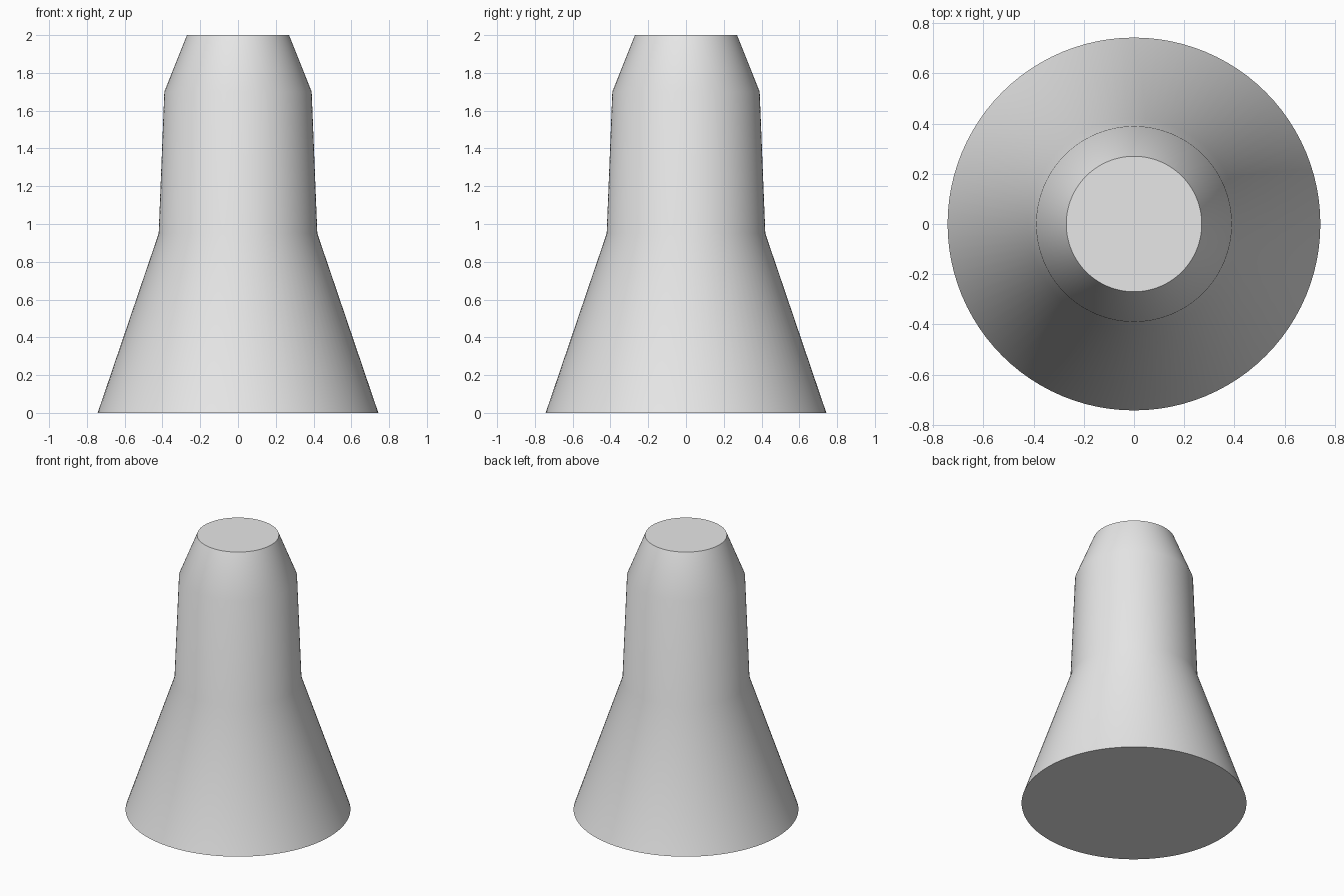
import bpy
import bmesh
from math import cos, sin, tau

cube = bpy.data.objects.get("Cube")
if cube:
    bpy.data.objects.remove(cube, do_unlink=True)

SIDES = 96
# Radius and height of each ring, from base to top
PROFILE = [(0.743, 0), (0.42, 0.95), (0.39, 1.7), (0.27, 2)]

grey = bpy.data.materials.new("light grey")
grey.use_nodes = True
grey.diffuse_color = (0.8, 0.8, 0.8, 1)
grey.node_tree.nodes["Principled BSDF"].inputs["Base Color"].default_value = grey.diffuse_color

# Turned body: flared skirt, tapering neck and chamfered tip
bm = bmesh.new()
rings = [[bm.verts.new((r * cos(tau * i / SIDES), r * sin(tau * i / SIDES), z))
          for i in range(SIDES)] for r, z in PROFILE]
for low, high in zip(rings, rings[1:]):
    for i in range(SIDES):
        j = (i + 1) % SIDES
        bm.faces.new((low[i], low[j], high[j], high[i]))

# Flat end caps
bm.faces.new(rings[0][::-1])
bm.faces.new(rings[-1])

mesh = bpy.data.meshes.new("flared_body")
bm.to_mesh(mesh)
bm.free()
mesh.materials.append(grey)
body = bpy.data.objects.new("flared_body", mesh)
bpy.context.collection.objects.link(body)

# Smooth sides with crisp cap rims
bpy.ops.object.select_all(action="DESELECT")
body.select_set(True)
bpy.context.view_layer.objects.active = body
bpy.ops.object.shade_smooth_by_angle(angle=0.6)
